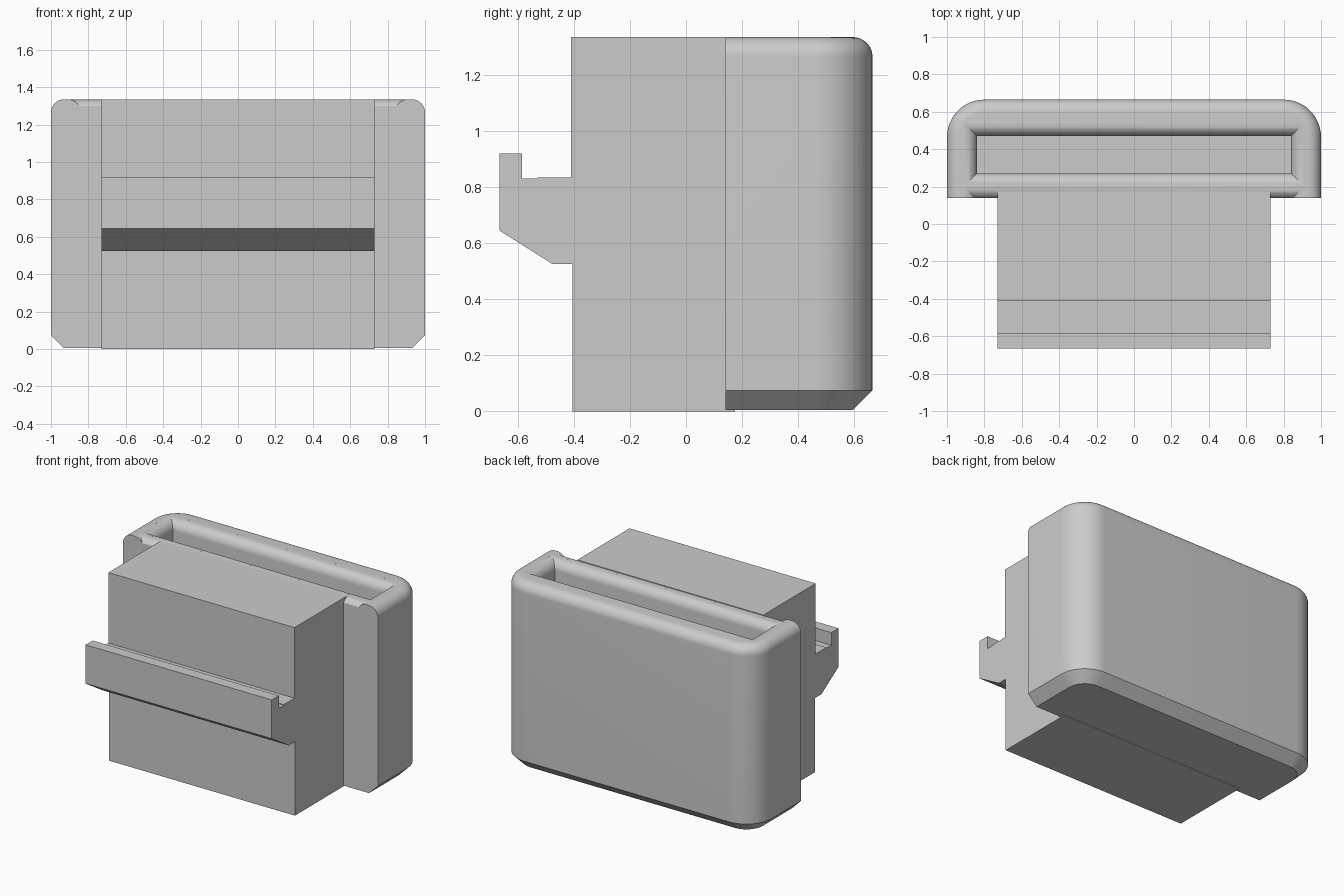
import bpy, bmesh, math

old = bpy.data.objects.get("Cube")
if old:
    bpy.data.objects.remove(old, do_unlink=True)

GREY = (0.6, 0.6, 0.6, 1)
mat = bpy.data.materials.new("plain grey")
mat.use_nodes = True
mat.diffuse_color = GREY
mat.node_tree.nodes["Principled BSDF"].inputs["Base Color"].default_value = GREY

BOTTOM, TOP = 0.005, 1.335
FRONT, BACK = 0.14, 0.665
FILLET, CHAMFER, CORNER = 0.07, 0.07, 0.2
STEPS = 10


def loft(name, rings):
    """Skin a stack of closed rings and cap both ends."""
    bm = bmesh.new()
    loops = [[bm.verts.new(p) for p in ring] for ring in rings]
    n = len(loops[0])
    for a, b in zip(loops, loops[1:]):
        for i in range(n):
            j = (i + 1) % n
            bm.faces.new((a[i], a[j], b[j], b[i]))
    bm.faces.new(loops[0][::-1])
    bm.faces.new(loops[-1])
    bmesh.ops.recalc_face_normals(bm, faces=bm.faces)
    mesh = bpy.data.meshes.new(name)
    bm.to_mesh(mesh)
    bm.free()
    obj = bpy.data.objects.new(name, mesh)
    bpy.context.collection.objects.link(obj)
    mesh.materials.append(mat)
    return obj


def shell_ring(inset, z):
    """Outline with a square front and two rounded back corners."""
    r = CORNER - inset
    cx, cy = 1 - CORNER, BACK - CORNER
    angles = [math.pi / 2 * i / 12 for i in range(13)]
    right = [(cx + r * math.cos(a), cy + r * math.sin(a), z) for a in angles]
    left = [(-x, y, z) for x, y, z in reversed(right)]
    return [(1 - inset, FRONT, z)] + right + left + [(inset - 1, FRONT, z)]


def rect(half, y0, y1, z):
    return [(-half, y0, z), (half, y0, z), (half, y1, z), (-half, y1, z)]


# Fillet steps as (horizontal growth, height)
arc = [math.radians(88) * i / STEPS for i in range(STEPS + 1)]
flare = [(FILLET * (1 - math.cos(a)), TOP - FILLET + FILLET * math.sin(a)) for a in arc]

# Holder shell: chamfered at the bottom, rounded at the top
rings = [shell_ring(CHAMFER, BOTTOM), shell_ring(0, BOTTOM + CHAMFER)]
rings += [shell_ring(g, z) for g, z in flare[:-1]] + [shell_ring(FILLET, TOP)]
shell = loft("holder_shell", rings)

# Pocket and front rim cutters, both flaring to leave rounded rims
above = flare + [(flare[-1][0], TOP + 0.1)]
pocket = [rect(0.84, 0.27, 0.47, 0.15)]
pocket += [rect(0.84 + g, 0.27 - g, 0.47 + g, z) for g, z in above]
front_rim = [rect(0.84 + g, -0.1, 0.13 + g, z) for g, z in above]
for name, shape in (("pocket_cutter", pocket), ("front_rim_cutter", front_rim)):
    cutter = loft(name, shape)
    cutter.hide_render = True
    cutter.hide_set(True)
    mod = shell.modifiers.new(name, "BOOLEAN")
    mod.operation = "DIFFERENCE"
    mod.solver = "EXACT"
    mod.object = cutter

# Apply the cuts, then drop the cutters
bpy.context.view_layer.update()
graph = bpy.context.evaluated_depsgraph_get()
shell_mesh = bpy.data.meshes.new_from_object(shell.evaluated_get(graph))
cutters = [m.object for m in shell.modifiers]
shell.modifiers.clear()
shell.data = shell_mesh
for cutter in cutters:
    bpy.data.objects.remove(cutter, do_unlink=True)

for obj in bpy.context.selected_objects:
    obj.select_set(False)
shell.select_set(True)
bpy.context.view_layer.objects.active = shell
bpy.ops.object.shade_smooth_by_angle(angle=math.radians(25))

# Mounting block with the upturned hook, one side profile (y, z)
profile = [(0.175, 0), (-0.405, 0), (-0.405, 0.525), (-0.475, 0.525),
           (-0.665, 0.645), (-0.665, 0.92), (-0.585, 0.92), (-0.585, 0.83),
           (-0.53, 0.83), (-0.53, 0.835), (-0.41, 0.835), (-0.41, TOP), (0.175, TOP)]
loft("hook_block", [[(x, y, z) for y, z in profile] for x in (-0.73, 0.73)])
